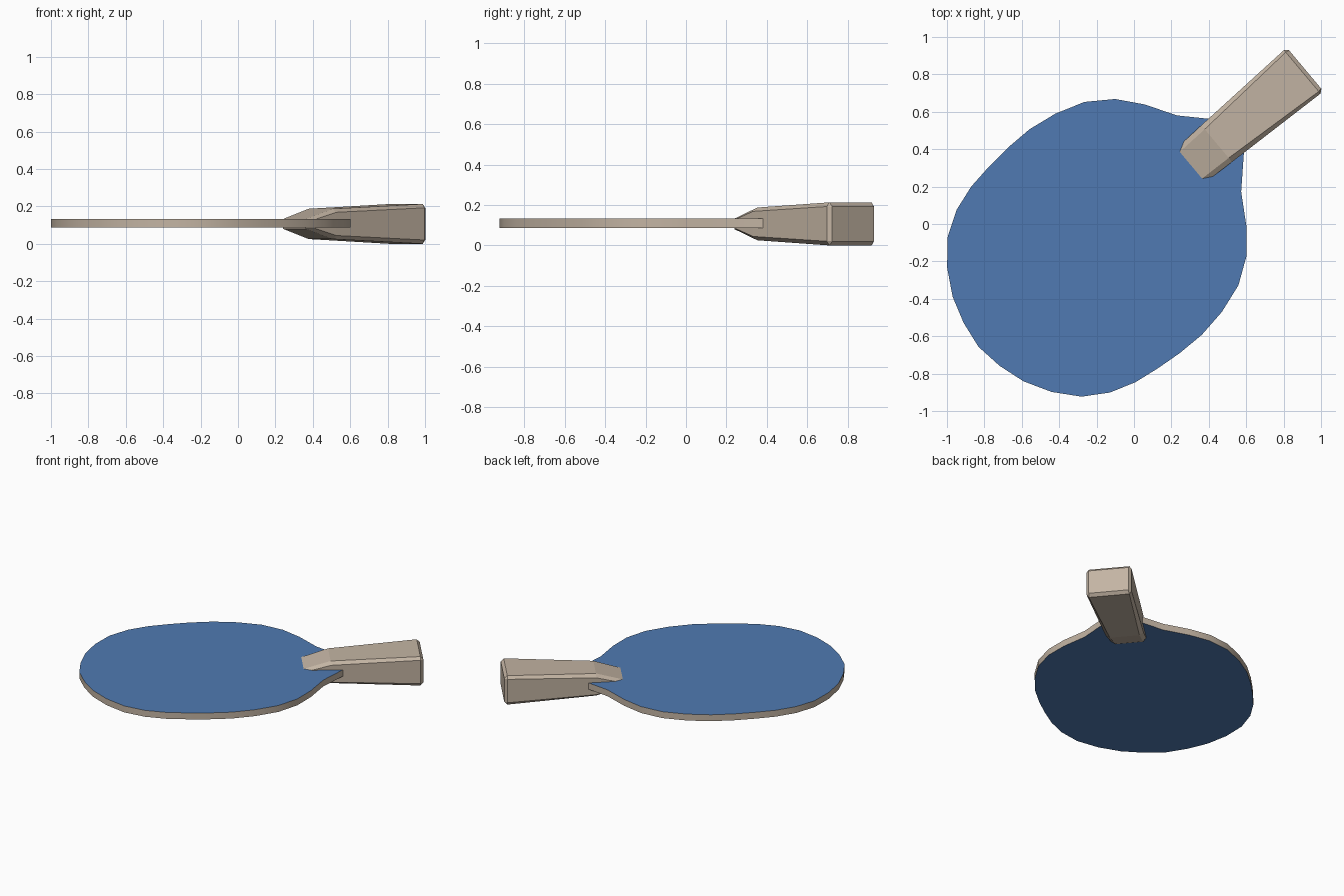
import bpy, bmesh, math
from mathutils import Matrix

if "Cube" in bpy.data.objects:
    bpy.data.objects.remove(bpy.data.objects["Cube"])

ANGLE = math.radians(40)   # the paddle lies turned on the ground
MID_Z = 0.1065


def material(name, rgb):
    m = bpy.data.materials.new(name)
    m.diffuse_color = (*rgb, 1)
    m.use_nodes = True
    m.node_tree.nodes["Principled BSDF"].inputs["Base Color"].default_value = m.diffuse_color
    return m


wood = material("pale_wood", (0.546, 0.456, 0.366))
rubber = material("blue_rubber", (0.080, 0.195, 0.445))


def finish(bm, name, offset, mats):
    """Turn the part about z, shift it sideways, and link it."""
    bmesh.ops.recalc_face_normals(bm, faces=bm.faces)
    bm.transform(Matrix.Rotation(ANGLE, 4, 'Z') @ Matrix.Translation((0, offset, MID_Z)))
    me = bpy.data.meshes.new(name)
    bm.to_mesh(me)
    bm.free()
    for m in mats:
        me.materials.append(m)
    ob = bpy.data.objects.new(name, me)
    bpy.context.collection.objects.link(ob)
    return ob


# Blade: half outline (along, across), mirrored and extruded
half = [(.72, .09), (.55, .266), (.453, .425), (.352, .547), (.217, .64),
        (.058, .692), (-.102, .717), (-.257, .716), (-.40, .703), (-.537, .683),
        (-.677, .638), (-.808, .557), (-.915, .434), (-.993, .295), (-1.038, .149)]
outline = half + [(-1.059, 0)] + [(u, -v) for u, v in reversed(half)]
bm = bmesh.new()
base = bm.faces.new([bm.verts.new((u, v, -0.0195)) for u, v in outline])
ext = bmesh.ops.extrude_face_region(bm, geom=[base], use_keep_orig=True)
for v in ext["geom"]:
    if isinstance(v, bmesh.types.BMVert):
        v.co.z = 0.0275
bm.normal_update()
for f in bm.faces:
    f.material_index = 1 if abs(f.normal.z) > 0.5 else 0   # rubber on both flat sides
blade = finish(bm, "blade", 0.03, [wood, rubber])
bpy.context.view_layer.objects.active = blade
blade.select_set(True)
bpy.ops.object.shade_smooth_by_angle(angle=math.radians(30))

# Handle: chamfered box lofted through eight-sided rings, flared to the end
# each ring: inner (along, half width, half height), outer (along, half width, half height)
rings = [((.43, .093, .026), (.475, .121, .024)),
         ((.615, .100, .081), (.615, .128, .062)),
         ((1.212, .137, .1065), (1.212, .152, .086)),
         ((1.232, .133, .086), (1.232, .135, .084))]
bm = bmesh.new()
loops = []
for (ui, wi, hi), (uo, wo, ho) in rings:
    pts = [(ui, -wi, hi), (ui, wi, hi), (uo, wo, ho), (uo, wo, -ho),
           (ui, wi, -hi), (ui, -wi, -hi), (uo, -wo, -ho), (uo, -wo, ho)]
    loops.append([bm.verts.new(p) for p in pts])
for a, b in zip(loops, loops[1:]):
    for i in range(8):
        j = (i + 1) % 8
        bm.faces.new((a[i], a[j], b[j], b[i]))
bm.faces.new(loops[-1])
# front cap in three planar pieces
t = loops[0]
for ids in ((0, 1, 4, 5), (1, 2, 3, 4), (0, 5, 6, 7)):
    bm.faces.new([t[i] for i in ids])
finish(bm, "handle", 0.045, [wood])
